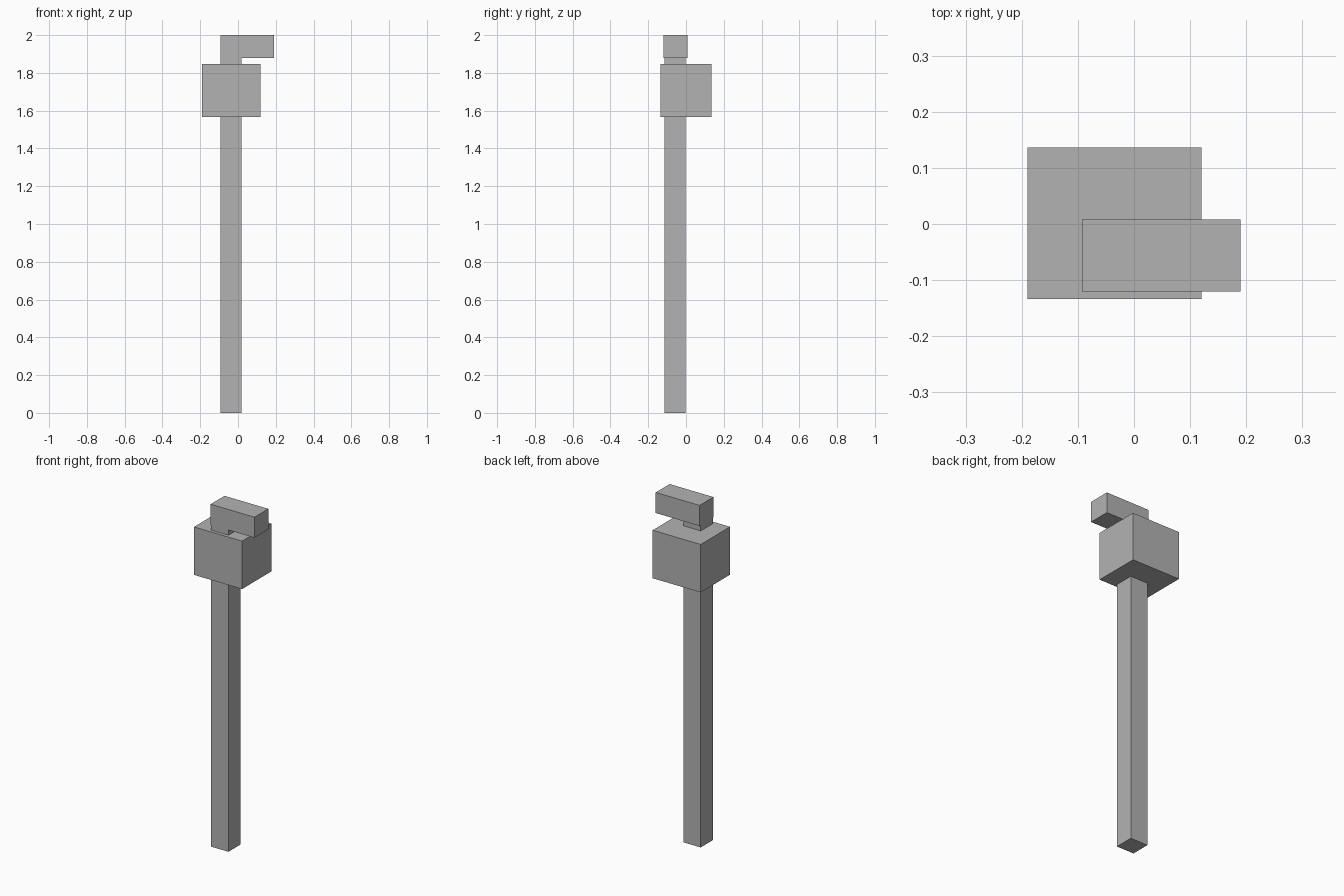
import bpy
from mathutils import Vector

if "Cube" in bpy.data.objects:
    bpy.data.objects.remove(bpy.data.objects["Cube"])

grey = bpy.data.materials.new("plain grey")
grey.diffuse_color = (0.45, 0.45, 0.45, 1)
grey.use_nodes = True
grey.node_tree.nodes["Principled BSDF"].inputs["Base Color"].default_value = grey.diffuse_color


def box(name, low, high):
    """Axis-aligned box between two opposite corners."""
    low, high = Vector(low), Vector(high)
    bpy.ops.mesh.primitive_cube_add(size=1, location=(low + high) / 2)
    part = bpy.context.object
    part.name = name
    part.scale = high - low
    bpy.ops.object.transform_apply(location=False, rotation=False, scale=True)
    part.data.materials.append(grey)
    return part


# Tall square post, running through the block up to the arm
box("post", (-0.093, -0.115, 0), (0.019, -0.003, 1.882))

# Large block around the upper post
box("block", (-0.19, -0.134, 1.567), (0.12, 0.136, 1.847))

# Short arm on top, reaching to the right
box("top_arm", (-0.093, -0.12, 1.88), (0.19, 0.008, 2.0))
